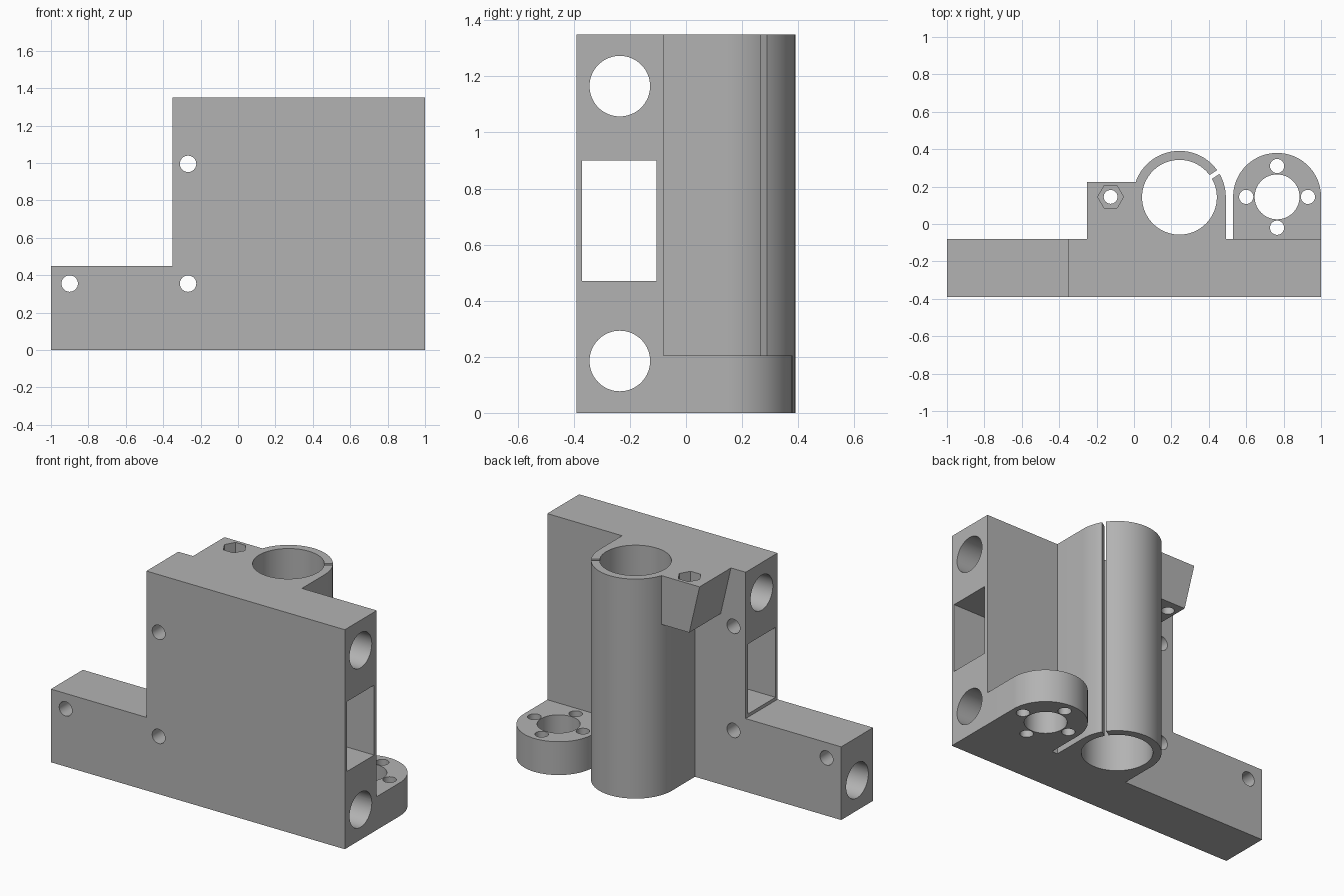
import bpy, bmesh
from math import cos, sin, pi, radians
from mathutils import Vector, Matrix

if "Cube" in bpy.data.objects:
    bpy.data.objects.remove(bpy.data.objects["Cube"], do_unlink=True)

grey = bpy.data.materials.new("plain grey")
grey.use_nodes = True
colour = (0.45, 0.45, 0.45, 1)
grey.diffuse_color = colour
grey.node_tree.nodes["Principled BSDF"].inputs["Base Color"].default_value = colour

# Each axis maps a flat profile (u, v) and an extrusion distance w into space
AXES = {
    "x": lambda u, v, w: Vector((w, u, v)),
    "y": lambda u, v, w: Vector((u, w, v)),
    "z": lambda u, v, w: Vector((u, v, w)),
}


def prism(name, profile, start, end, axis="z"):
    """Extrude a closed profile along an axis."""
    place = AXES[axis]
    bm = bmesh.new()
    face = bm.faces.new([bm.verts.new(place(u, v, start)) for u, v in profile])
    grown = bmesh.ops.extrude_face_region(bm, geom=[face])
    moved = [g for g in grown["geom"] if isinstance(g, bmesh.types.BMVert)]
    bmesh.ops.translate(bm, verts=moved, vec=place(0, 0, end - start))
    bmesh.ops.recalc_face_normals(bm, faces=bm.faces)
    mesh = bpy.data.meshes.new(name)
    bm.to_mesh(mesh)
    bm.free()
    mesh.materials.append(grey)
    obj = bpy.data.objects.new(name, mesh)
    bpy.context.collection.objects.link(obj)
    return obj


def circle(u, v, r, sides=64):
    return [(u + r * cos(2 * pi * i / sides), v + r * sin(2 * pi * i / sides))
            for i in range(sides)]


def rect(u0, u1, v0, v1):
    return [(u0, v0), (u1, v0), (u1, v1), (u0, v1)]


def round_back(u, v, r, front, steps=40):
    """Half circle at the back with straight sides running to the front."""
    arc = [(u + r * cos(pi * i / steps), v + r * sin(pi * i / steps))
           for i in range(steps + 1)]
    return arc + [(u - r, front), (u + r, front)]


def combine(body, tool, operation):
    mod = body.modifiers.new(operation.title(), "BOOLEAN")
    mod.operation, mod.solver, mod.object = operation, "EXACT", tool
    bpy.context.view_layer.objects.active = body
    bpy.ops.object.modifier_apply(modifier=mod.name)
    bpy.data.objects.remove(tool, do_unlink=True)


HEIGHT, ARM, STEP = 1.35, 0.45, -0.35
FRONT, BACK, INSIDE = -0.39, -0.08, -0.2
TUBE, FLANGE, NUT = (0.243, 0.143), (0.765, 0.145), (-0.125, 0.145)

# Main plate with its low side arm
body = prism("carriage_bracket",
             [(-1, 0), (1, 0), (1, HEIGHT), (STEP, HEIGHT), (STEP, ARM), (-1, ARM)],
             FRONT, BACK, "y")

# Clamp tube, screw flange and nut block
parts = [
    prism("clamp_tube", round_back(*TUBE, 0.248, INSIDE), 0, HEIGHT),
    prism("screw_flange", round_back(*FLANGE, 0.235, INSIDE), 0, 0.205),
    prism("nut_block", [(-0.25, HEIGHT), (-0.18, 1.05), (0.1, 1.05), (0.1, HEIGHT)],
          INSIDE, 0.225, "y"),
]
for part in parts:
    combine(body, part, "UNION")

# Tube bore, flange bore and bolt circle
cutters = [prism("tube_bore", circle(*TUBE, 0.2), -0.1, 1.5),
           prism("flange_bore", circle(*FLANGE, 0.12), -0.1, 0.4)]
for i in range(4):
    a = i * pi / 2
    spot = (FLANGE[0] + 0.165 * cos(a), FLANGE[1] + 0.165 * sin(a))
    cutters.append(prism("flange_bolt_hole", circle(*spot, 0.038, 32), -0.1, 0.4))

# Hexagonal nut pocket and its screw hole
cutters += [prism("nut_pocket", circle(*NUT, 0.069, 6), 1.23, 1.5),
            prism("nut_screw_hole", circle(*NUT, 0.037, 32), 0.95, 1.5)]

# Long rod holes and the rectangular window along the plate
for z in (0.185, 1.165):
    cutters.append(prism("rod_hole", circle(-0.236, z, 0.108), -1.1, 1.1, "x"))
cutters.append(prism("belt_window", rect(-0.37, -0.105, 0.47, 0.9), -0.5, 1.1, "x"))

# Mounting holes from front to back
for x, z in ((-0.9, 0.355), (-0.267, 0.355), (-0.267, 0.995)):
    cutters.append(prism("mounting_hole", circle(x, z, 0.044, 32), -0.5, 0, "y"))

# Slit through the tube wall
slit = prism("clamp_slit", rect(0.12, 0.3, -0.012, 0.012), -0.1, 1.5)
slit.data.transform(Matrix.Translation((*TUBE, 0)) @ Matrix.Rotation(radians(33), 4, "Z"))
cutters.append(slit)

for cutter in cutters:
    combine(body, cutter, "DIFFERENCE")

# Smooth round walls, sharp corners
bpy.ops.object.select_all(action="DESELECT")
body.select_set(True)
bpy.context.view_layer.objects.active = body
bpy.ops.object.shade_smooth_by_angle(angle=radians(30))
